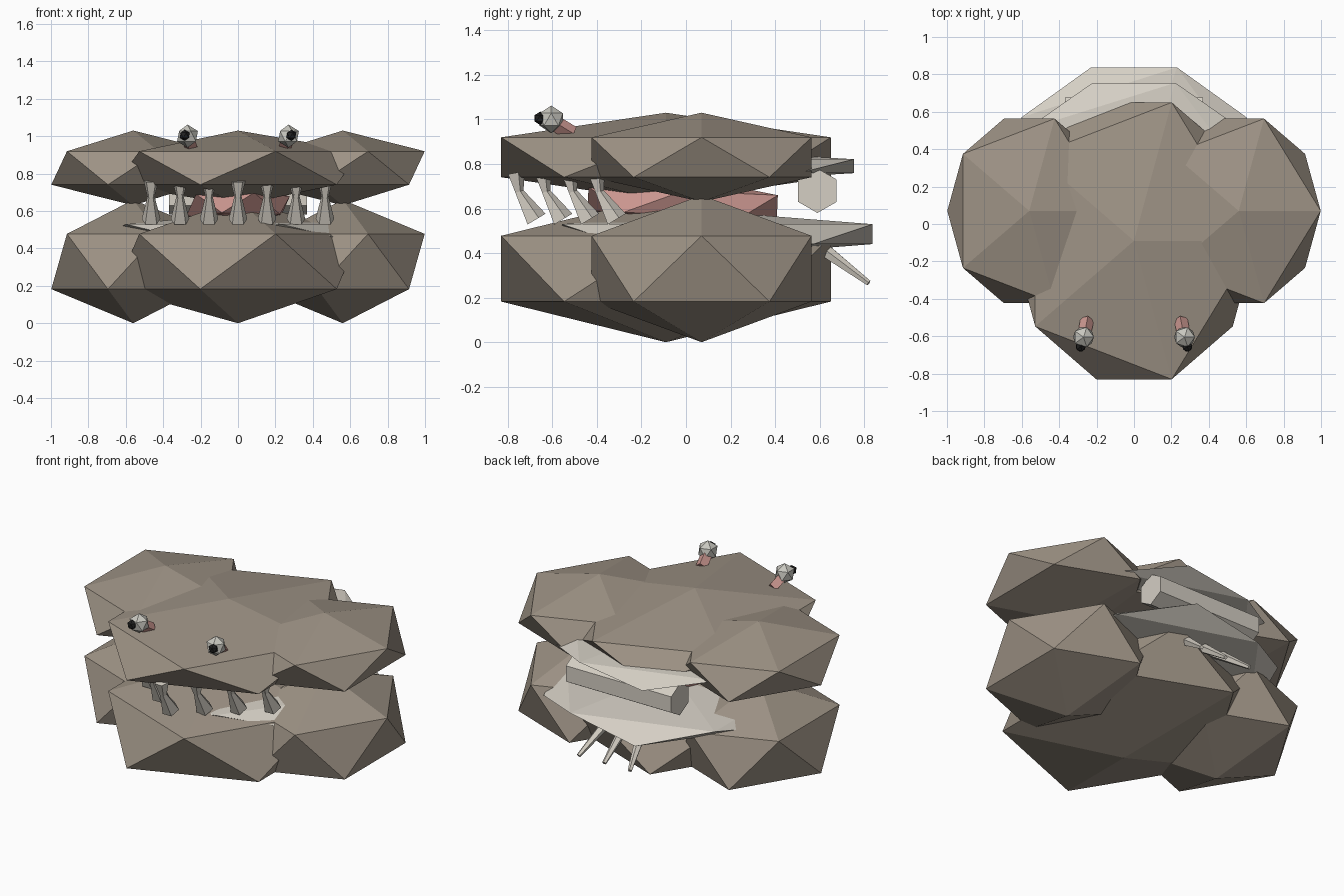
import bpy
import bmesh
from mathutils import Vector, Matrix, Euler

if "Cube" in bpy.data.objects:
    bpy.data.objects.remove(bpy.data.objects["Cube"], do_unlink=True)


def material(name, rgb):
    mat = bpy.data.materials.new(name)
    mat.use_nodes = True
    color = (*rgb, 1)
    mat.diffuse_color = color
    mat.node_tree.nodes["Principled BSDF"].inputs["Base Color"].default_value = color
    return mat


STONE = material("taupe_shell", (0.34, 0.29, 0.235))
PALE = material("pale_ivory", (0.66, 0.62, 0.55))
PINK = material("flesh_pink", (0.60, 0.31, 0.28))
EYE = material("eye_grey", (0.58, 0.57, 0.52))
BLACK = material("pupil_black", (0.015, 0.015, 0.015))


def finish(name, bm, mat):
    mesh = bpy.data.meshes.new(name)
    bm.to_mesh(mesh)
    bm.free()
    mesh.materials.append(mat)
    obj = bpy.data.objects.new(name, mesh)
    bpy.context.collection.objects.link(obj)
    return obj


def nugget(name, center, radii, mat, tilt=0):
    """Stretched twenty-sided solid."""
    bm = bmesh.new()
    place = (Matrix.Translation(center) @ Euler((tilt, 0, 0)).to_matrix().to_4x4()
             @ Matrix.Diagonal((*radii, 1)))
    bmesh.ops.create_icosphere(bm, subdivisions=1, radius=1, matrix=place)
    return finish(name, bm, mat)


def add_taper(bm, start, end, r1, r2, sides):
    """Tapered prism running between two points."""
    start, end = Vector(start), Vector(end)
    axis = end - start
    place = (Matrix.Translation((start + end) / 2)
             @ axis.to_track_quat('Z', 'Y').to_matrix().to_4x4())
    bmesh.ops.create_cone(bm, cap_ends=True, segments=sides, radius1=r1,
                          radius2=r2, depth=axis.length, matrix=place)


def taper(name, start, end, r1, r2, sides, mat):
    bm = bmesh.new()
    add_taper(bm, start, end, r1, r2, sides)
    return finish(name, bm, mat)


# Two shells, each of a large middle lobe and two side lobes
for shell, z, rz in (("lower_shell", 0.33, 0.33), ("upper_shell", 0.83, 0.2)):
    nugget(shell + "_middle", (0, -0.09, z), (0.73, 0.87, rz), STONE)
    for side, x in (("left", 0.56), ("right", -0.56)):
        nugget(f"{shell}_{side}", (x, 0.07, z), (0.49, 0.58, rz), STONE)

# Pale inner layers that show at the back and in the shell gaps
nugget("lower_mantle", (0, 0.14, 0.485), (0.83, 0.82, 0.1), PALE)
nugget("upper_mantle", (0, 0.10, 0.79), (0.8, 0.77, 0.07), PALE)

# Hexagonal hinge bar
taper("hinge_bar", (-0.37, 0.59, 0.68), (0.37, 0.59, 0.68), 0.1, 0.1, 6, PALE)

# Tongue
nugget("tongue", (0, -0.015, 0.625), (0.31, 0.5, 0.12), PINK, tilt=-0.045)

# Row of hourglass teeth following the front rim
for i in range(-3, 4):
    x, y = i * 0.155, -0.755 + abs(i) * 0.12
    bm = bmesh.new()
    add_taper(bm, (x, y - 0.01, 0.76), (x, y + 0.01, 0.65), 0.042, 0.014, 5)
    add_taper(bm, (x, y - 0.01, 0.70), (x, y + 0.08, 0.55), 0.014, 0.052, 5)
    finish(f"tooth_{i + 4}", bm, PALE)

# Fan of three spines under the back
for i in (-1, 0, 1):
    taper(f"spine_{i + 2}", (i * 0.11, 0.57, 0.45), (i * 0.18, 0.82, 0.265),
          0.035, 0.013, 5, PALE)

# Eyes on short stalks
for side, s in (("left", 1), ("right", -1)):
    nugget(f"{side}_eye", (s * 0.27, -0.605, 1.0), (0.062,) * 3, EYE)
    nugget(f"{side}_pupil", (s * 0.285, -0.655, 1.005), (0.03,) * 3, BLACK)
    taper(f"{side}_eye_stalk", (s * 0.268, -0.60, 0.99), (s * 0.25, -0.51, 0.935),
          0.036, 0.036, 4, PINK)
